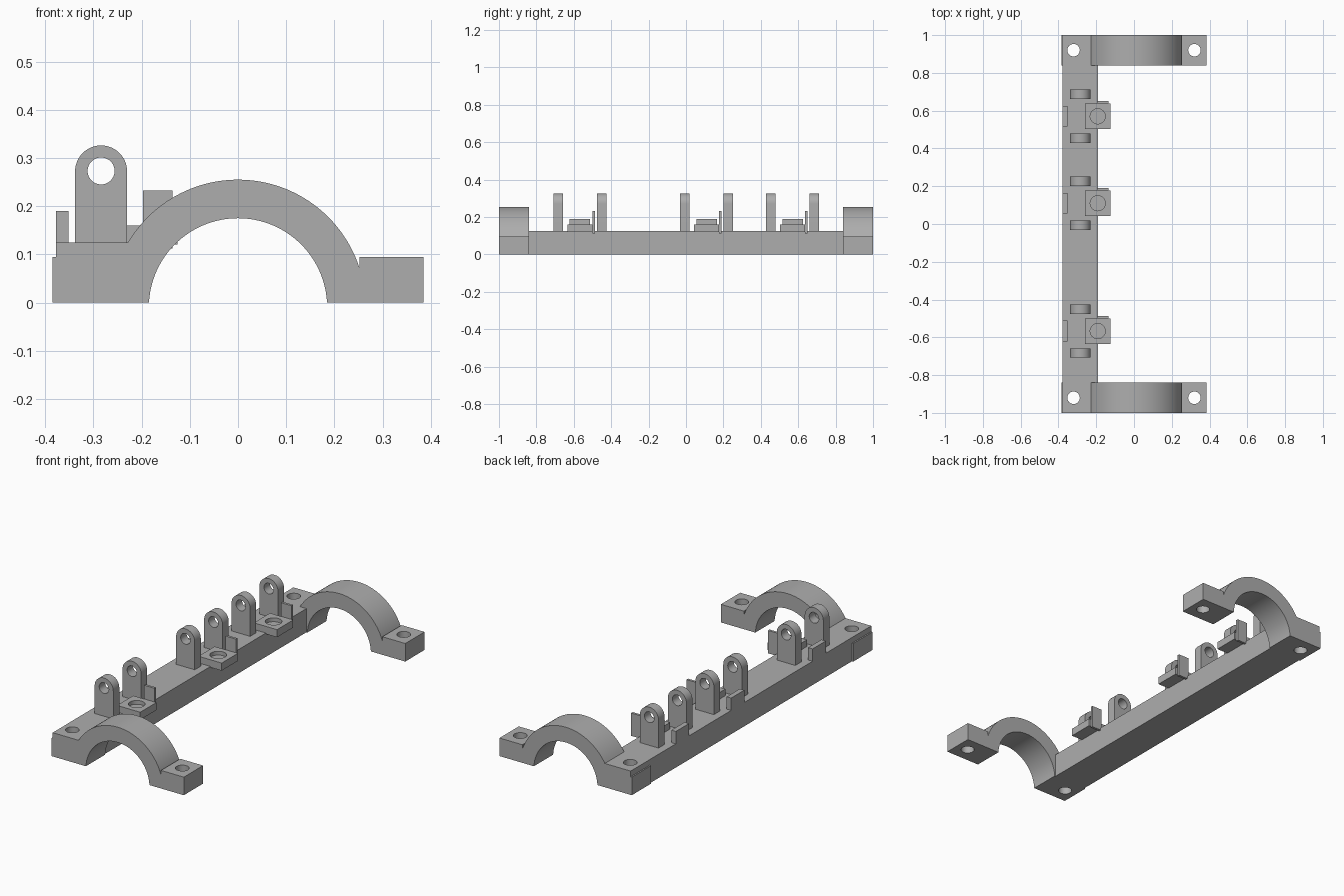
import bpy
import bmesh
from math import pi, sin, cos, asin, acos, radians
from mathutils import Matrix

if "Cube" in bpy.data.objects:
    bpy.data.objects.remove(bpy.data.objects["Cube"], do_unlink=True)

grey = bpy.data.materials.new("matte grey")
grey.use_nodes = True
GREY = (0.42, 0.42, 0.42, 1)
grey.diffuse_color = GREY
grey.node_tree.nodes["Principled BSDF"].inputs["Base Color"].default_value = GREY


def finish(name, bm):
    bmesh.ops.recalc_face_normals(bm, faces=bm.faces)
    mesh = bpy.data.meshes.new(name)
    bm.to_mesh(mesh)
    bm.free()
    mesh.materials.append(grey)
    obj = bpy.data.objects.new(name, mesh)
    bpy.context.collection.objects.link(obj)
    return obj


def box(name, x, y, z):
    bm = bmesh.new()
    spans = (x, y, z)
    size = [b - a for a, b in spans]
    mid = [(a + b) / 2 for a, b in spans]
    bmesh.ops.create_cube(bm, size=1, matrix=Matrix.Translation(mid) @ Matrix.Diagonal((*size, 1)))
    return finish(name, bm)


def extrude_profile(name, points, y0, y1):
    """Extrude an (x, z) outline along y."""
    bm = bmesh.new()
    face = bm.faces.new([bm.verts.new((x, y0, z)) for x, z in points])
    new = bmesh.ops.extrude_face_region(bm, geom=[face])["geom"]
    bmesh.ops.translate(bm, vec=(0, y1 - y0, 0), verts=[v for v in new if isinstance(v, bmesh.types.BMVert)])
    return finish(name, bm)


def arc(cx, cz, r, start, end, steps):
    angles = [start + (end - start) * i / steps for i in range(steps + 1)]
    return [(cx + r * cos(a), cz + r * sin(a)) for a in angles]


def drill(obj, centre, radius, depth, axis="Z"):
    """Cut a round hole and discard the cutter."""
    bm = bmesh.new()
    turn = Matrix.Rotation(pi / 2, 4, "X") if axis == "Y" else Matrix.Identity(4)
    bmesh.ops.create_cone(bm, cap_ends=True, segments=40, radius1=radius, radius2=radius,
                          depth=depth, matrix=Matrix.Translation(centre) @ turn)
    cutter = finish("hole_cutter", bm)
    cutter.hide_render = True
    mod = obj.modifiers.new("hole", "BOOLEAN")
    mod.operation, mod.solver, mod.object = "DIFFERENCE", "EXACT", cutter
    bpy.context.view_layer.objects.active = obj
    bpy.ops.object.modifier_apply(modifier=mod.name)
    bpy.data.objects.remove(cutter, do_unlink=True)


def smooth(obj):
    bpy.ops.object.select_all(action="DESELECT")
    obj.select_set(True)
    bpy.context.view_layer.objects.active = obj
    bpy.ops.object.shade_smooth_by_angle(angle=radians(30))


# Main rail between the two clamps
BEAM_TOP = 0.125
box("rail", (-0.378, -0.19), (-0.84, 0.84), (0, BEAM_TOP))

# Half-round clamps with drilled feet
ARC_Z, OUTER, INNER = -0.01, 0.265, 0.185
lip = asin(-ARC_Z / INNER)
left_end = pi - asin((BEAM_TOP - ARC_Z) / OUTER)
outline = [(-0.385, 0), (-0.385, 0.095), (-0.378, 0.095), (-0.378, BEAM_TOP)]
outline += arc(0, ARC_Z, OUTER, left_end, acos(0.252 / OUTER), 48)
outline += [(0.252, 0.095), (0.385, 0.095), (0.385, 0)]
outline += arc(0, ARC_Z, INNER, lip, pi - lip, 48)
for side, y0, y1 in (("front", -1, -0.84), ("back", 0.84, 1)):
    clamp = extrude_profile(side + "_clamp", outline, y0, y1)
    for x in (-0.32, 0.32):
        drill(clamp, (x, (y0 + y1) / 2, 0.06), 0.033, 0.3)
    smooth(clamp)

# Three hinge stations along the rail
LUG_X, LUG_Z, LUG_R = -0.284, 0.272, 0.054
lug_outline = [(LUG_X + LUG_R, BEAM_TOP)] + arc(LUG_X, LUG_Z, LUG_R, 0, pi, 28) + [(LUG_X - LUG_R, BEAM_TOP)]
for place, c in (("front", -0.567), ("middle", 0.11), ("back", 0.57)):
    # Pair of rounded lugs with pin holes
    for tag, s in (("a", -1), ("b", 1)):
        y = c + s * 0.116
        lug = extrude_profile(f"{place}_lug_{tag}", lug_outline, y - 0.025, y + 0.025)
        drill(lug, (LUG_X, y, LUG_Z + 0.001), 0.028, 0.2, "Y")
        smooth(lug)
    # Square seat with a shallow round recess
    seat = box(place + "_seat", (-0.26, -0.125), (c - 0.067, c + 0.067), (0.12, 0.16))
    drill(seat, (-0.192, c, 0.19), 0.04, 0.1)
    smooth(seat)
    # Thin upright beside the seat and stop block on the outer edge
    box(place + "_upright", (-0.197, -0.136), (c + 0.067, c + 0.08), (0.112, 0.232))
    box(place + "_stop", (-0.378, -0.352), (c - 0.055, c + 0.055), (BEAM_TOP, 0.19))
